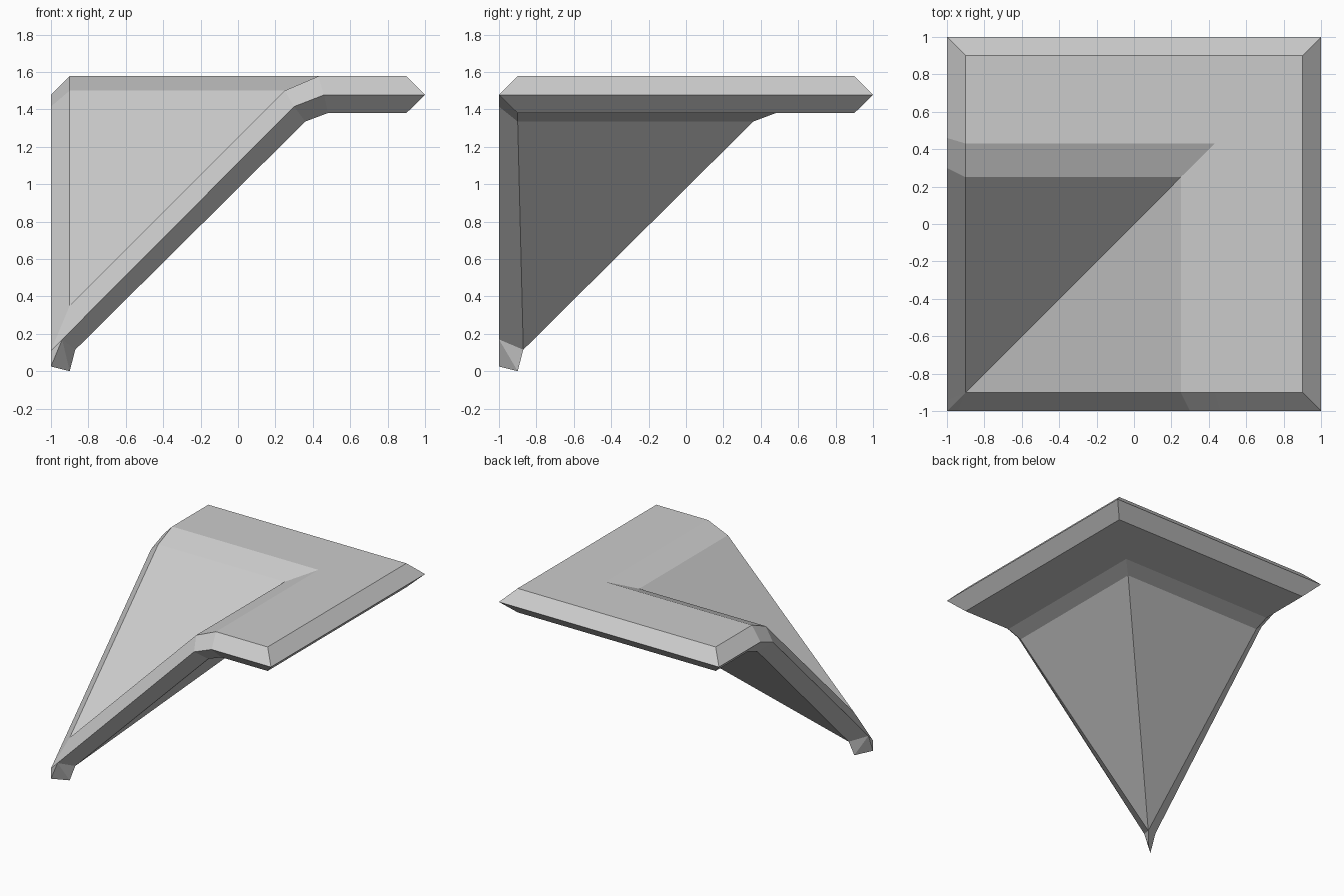
import bpy
import bmesh
from mathutils import Vector

cube = bpy.data.objects.get("Cube")
if cube:
    bpy.data.objects.remove(cube, do_unlink=True)

grey = bpy.data.materials.new("plain grey")
grey.use_nodes = True
colour = (0.6, 0.6, 0.6, 1)
grey.diffuse_color = colour
grey.node_tree.nodes["Principled BSDF"].inputs["Base Color"].default_value = colour

# Profiles (distance along an arm, height) from the foot to the outer edge
top = [(-0.9, 0.35), (0.25, 1.5), (0.43, 1.577), (0.9, 1.577)]
rim = [(-0.94, 0.17), (0.3, 1.415), (0.46, 1.477), (1, 1.477)]
under = [(-0.87, 0.115), (0.36, 1.335), (0.48, 1.38), (0.9, 1.38)]
INSET, EDGE = -0.9, -1

bm = bmesh.new()
verts = {}


def vert(co):
    key = tuple(round(c, 4) for c in co)
    if key not in verts:
        verts[key] = bm.verts.new(key)
    return verts[key]


def face(*points):
    unique = list(dict.fromkeys(vert(p) for p in points))
    if len(unique) > 2:
        bm.faces.new(unique)


def swap(p):
    return (p[1], p[0], p[2])


def both(*points):
    """A face and its mirror image across the diagonal."""
    face(*points)
    face(*[swap(p) for p in points])


def half_row(k):
    """Points of one level on the front arm: valley, top edge, rim, under edge, ridge."""
    (t, zt), (r, zr), (u, zu) = top[k], rim[k], under[k]
    side = max(INSET, u) if k == 0 else INSET
    return [(t, t, zt), (t, INSET, zt), (r, EDGE, zr), (u, side, zu), (u, u, zu)]


# Top, bevelled rim and underside of both arms
rows = [half_row(k) for k in range(len(top))]
for a, b in zip(rows, rows[1:]):
    for i in range(4):
        both(a[i], a[i + 1], b[i + 1], b[i])

# Outer bevelled edge
valley, top_end, rim_end, under_end, ridge = rows[-1]
corner = (1, 1, rim_end[2])
both(valley, top_end, rim_end, corner)
both(corner, rim_end, under_end, ridge)

# Foot tip
crown, _, side, _, heel = rows[0]
tip_top, tip_low, toe = (-1, -1, 0.11), (-1, -1, 0.025), (-0.9, -0.9, 0)
both(crown, tip_top, side)
both(tip_top, tip_low, side)
both(side, tip_low, toe)
both(side, toe, heel)

bmesh.ops.recalc_face_normals(bm, faces=bm.faces)
mesh = bpy.data.meshes.new("corner_slope")
bm.to_mesh(mesh)
bm.free()
mesh.materials.append(grey)
obj = bpy.data.objects.new("corner_slope", mesh)
bpy.context.collection.objects.link(obj)
